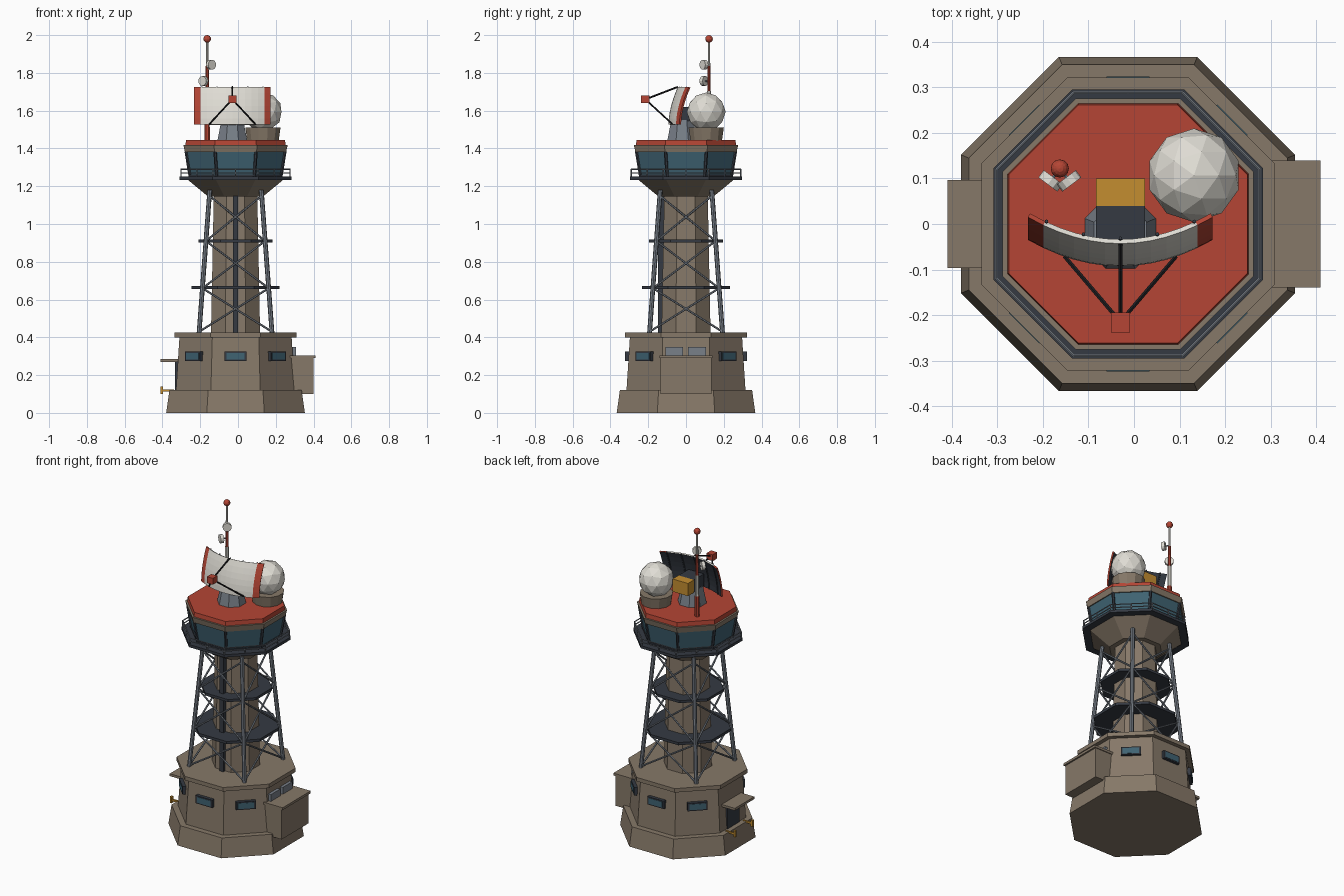
import bpy
import bmesh
from math import cos, sin, pi, radians
from mathutils import Matrix, Vector

old = bpy.data.objects.get("Cube")
if old:
    bpy.data.objects.remove(old, do_unlink=True)

CX = -0.013  # tower axis


def material(name, *rgb):
    m = bpy.data.materials.new(name)
    m.use_nodes = True
    m.diffuse_color = (*rgb, 1)
    m.node_tree.nodes["Principled BSDF"].inputs["Base Color"].default_value = (*rgb, 1)
    return m


concrete = material("concrete", 0.24, 0.19, 0.14)
slate = material("dark slate", 0.035, 0.042, 0.055)
steel = material("steel grey", 0.19, 0.215, 0.25)
glass = material("teal glass", 0.05, 0.125, 0.17)
red = material("signal red", 0.46, 0.06, 0.035)
white = material("off white", 0.74, 0.72, 0.66)
yellow = material("ochre yellow", 0.55, 0.27, 0.03)
black = material("black", 0.012, 0.012, 0.014)


def finish(name, bm, *mats):
    mesh = bpy.data.meshes.new(name)
    bm.to_mesh(mesh)
    bm.free()
    for m in mats:
        mesh.materials.append(m)
    ob = bpy.data.objects.new(name, mesh)
    bpy.context.collection.objects.link(ob)
    return ob


def frustum(name, mat, z0, z1, r0, r1, x=CX, y=0, sides=8):
    """Prism or frustum measured across its flats."""
    bm = bmesh.new()
    k = 1 / cos(pi / sides)
    place = Matrix.Translation((x, y, (z0 + z1) / 2)) @ Matrix.Rotation(pi / sides, 4, 'Z')
    bmesh.ops.create_cone(bm, cap_ends=True, segments=sides, radius1=r0 * k,
                          radius2=r1 * k, depth=z1 - z0, matrix=place)
    return finish(name, bm, mat)


def boxes(name, mat, *items):
    """Each item is (centre, size, turn about the tower axis)."""
    bm = bmesh.new()
    for centre, size, turn in items:
        place = (Matrix.Translation((CX, 0, 0)) @ Matrix.Rotation(turn, 4, 'Z')
                 @ Matrix.Translation(centre) @ Matrix.Diagonal((*size, 1)))
        bmesh.ops.create_cube(bm, size=1, matrix=place)
    return finish(name, bm, mat)


def block(name, mat, lo, hi):
    lo, hi = Vector(lo), Vector(hi)
    return boxes(name, mat, ((lo + hi) / 2 - Vector((CX, 0, 0)), hi - lo, 0))


def rods(name, mat, radius, pairs, sides=6):
    bm = bmesh.new()
    for a, b in pairs:
        a, b = Vector(a), Vector(b)
        turn = (b - a).to_track_quat('Z', 'Y').to_matrix().to_4x4()
        bmesh.ops.create_cone(bm, cap_ends=True, segments=sides, radius1=radius,
                              radius2=radius, depth=(b - a).length,
                              matrix=Matrix.Translation((a + b) / 2) @ turn)
    return finish(name, bm, mat)


def corner(i, flat, z):
    a = (i + 0.5) * pi / 4
    r = flat / cos(pi / 8)
    return (CX + r * cos(a), r * sin(a), z)


# Base building
frustum("plinth", concrete, 0, 0.12, 0.367, 0.35)
frustum("base_walls", concrete, 0.12, 0.40, 0.315, 0.297)
frustum("base_roof", concrete, 0.40, 0.425, 0.322, 0.322)
turns = [i * pi / 4 for i in range(8) if i not in (0, 4)]
boxes("window_frames", slate, *[((0.309, 0, 0.30), (0.026, 0.115, 0.05), t) for t in turns])
boxes("window_panes", glass, *[((0.321, 0, 0.30), (0.006, 0.095, 0.036), t) for t in turns])

# Side annex with vents above it
block("annex", concrete, (0.25, -0.135, 0.10), (0.40, 0.135, 0.29))
block("annex_roof", concrete, (0.25, -0.14, 0.29), (0.41, 0.14, 0.305))
for n, y in (("right", -0.062), ("left", 0.058)):
    block(n + "_vent", steel, (0.27, y - 0.047, 0.305), (0.306, y + 0.047, 0.348))

# Entrance
block("door", slate, (-0.333, -0.06, 0.12), (-0.30, 0.06, 0.27))
block("canopy", concrete, (-0.41, -0.097, 0.27), (-0.30, 0.097, 0.285))
for y in (-0.087, 0.087):
    block("entrance_rail", yellow, (-0.40, y - 0.005, 0.113), (-0.34, y + 0.005, 0.124))
    block("entrance_lamp", yellow, (-0.41, y - 0.008, 0.10), (-0.397, y + 0.008, 0.14))

# Shaft, conduit and lattice
frustum("shaft", concrete, 0.42, 1.16, 0.13, 0.115)
block("conduit", slate, (CX - 0.014, -0.148, 0.42), (CX + 0.014, -0.11, 1.16))


def leg_point(i, z):
    d = 0.193 - (z - 0.425) * 0.075
    a = (i + 0.5) * pi / 2
    return (CX + d * 2 ** 0.5 * cos(a), d * 2 ** 0.5 * sin(a), z)


rods("legs", steel, 0.0125, [(leg_point(i, 0.42), leg_point(i, 1.18)) for i in range(4)], 8)
levels = (0.43, 0.66, 0.91, 1.15)
braces = []
for low, high in zip(levels, levels[1:]):
    for i in range(4):
        braces += [(leg_point(i, low), leg_point(i + 1, high)),
                   (leg_point(i + 1, low), leg_point(i, high))]
rods("cross_braces", steel, 0.0055, braces)
frustum("lower_platform", slate, 0.655, 0.672, 0.233, 0.233)
frustum("upper_platform", slate, 0.902, 0.918, 0.195, 0.195)

# Gallery with railing
frustum("corbel", concrete, 1.145, 1.236, 0.145, 0.255)
frustum("gallery_deck", slate, 1.234, 1.251, 0.296, 0.296)
rods("railing", steel, 0.0035, [(corner(i, 0.289, z), corner(i + 1, 0.289, z))
                                for i in range(8) for z in (1.27, 1.29)])
posts = []
for i in range(8):
    a, b = Vector(corner(i, 0.289, 1.25)), Vector(corner(i + 1, 0.289, 1.25))
    posts += [(p, p + Vector((0, 0, 0.042))) for p in (a, (a + b) / 2)]
rods("railing_posts", steel, 0.0035, posts)

# Control cab
frustum("cab_sill", slate, 1.25, 1.262, 0.246, 0.248)
frustum("cab_glazing", glass, 1.25, 1.385, 0.24, 0.262)
rods("mullions", slate, 0.009, [(corner(i, 0.24, 1.25), corner(i, 0.262, 1.385))
                                for i in range(8)])
frustum("cab_fascia", concrete, 1.382, 1.418, 0.268, 0.276)
frustum("cab_roof", red, 1.418, 1.445, 0.265, 0.262)

# Radome
frustum("radome_drum", concrete, 1.44, 1.51, 0.083, 0.093, 0.132, 0.107, 12)
bm = bmesh.new()
bmesh.ops.create_icosphere(bm, subdivisions=2, radius=0.103,
                           matrix=Matrix.Translation((0.132, 0.107, 1.593)))
finish("radome", bm, white)

# Radar pedestal and drive
RX = -0.03
frustum("radar_pedestal", steel, 1.44, 1.55, 0.079, 0.058, RX, -0.02)
block("radar_drive", slate, (RX - 0.054, -0.06, 1.545), (RX + 0.054, 0.04, 1.62))
block("counterweight", yellow, (RX - 0.054, 0.04, 1.54), (RX + 0.054, 0.10, 1.62))


# Curved reflector with red ends and dark back
def reflector(u, v):
    return Vector((RX + 0.203 * u, -0.093 + 0.058 * u * u + 0.05 * ((v + 1) / 2) ** 1.8,
                   1.626 + 0.1 * v))


bm = bmesh.new()
bmesh.ops.create_grid(bm, x_segments=12, y_segments=6, size=1)
for f in bm.faces:
    f.material_index = 1 if abs(f.calc_center_median().x) > 5 / 6 else 0
for v in bm.verts:
    v.co = reflector(v.co.x, v.co.y)
dish = finish("radar_reflector", bm, white, red, slate)
solid = dish.modifiers.new("thickness", 'SOLIDIFY')
solid.thickness = 0.01
solid.offset = -1
solid.material_offset = 2
back = Vector((0, 0.012, 0))
rods("reflector_ribs", slate, 0.004,
     [(reflector(u, v) + back, reflector(u, v + 0.5) + back)
      for u in (-0.8, -0.4, 0, 0.4, 0.8) for v in (-1, -0.5, 0, 0.5)])
feed = (RX, -0.215, 1.66)
rods("feed_struts", black, 0.005, [(reflector(u, v), feed)
                                   for u, v in ((0, 1), (-0.6, -0.97), (0.6, -0.97))])
block("feed_horn", red, (RX - 0.021, -0.238, 1.64), (RX + 0.021, -0.194, 1.68))

# Banded mast with beacon and two drum antennas
MX, MY = -0.163, 0.122
for i, mat in enumerate((red, white, red, white)):
    z = 1.44 + i * 0.132
    r = 0.014 - i * 0.0025
    frustum("mast_band", mat, z, z + 0.132, r, r - 0.001, MX, MY)
bm = bmesh.new()
bmesh.ops.create_uvsphere(bm, u_segments=12, v_segments=8, radius=0.02,
                          matrix=Matrix.Translation((MX, MY, 1.98)))
finish("beacon", bm, red)
for side, z in ((-1, 1.757), (1, 1.843)):
    aim = Vector((side * 0.6, -0.8, 0))
    hub = Vector((MX, MY, z))
    rods("drum_arm", steel, 0.004, [(hub, hub + aim * 0.03)])
    rods("drum_antenna", white, 0.026, [(hub + aim * 0.024, hub + aim * 0.044)], 12)
